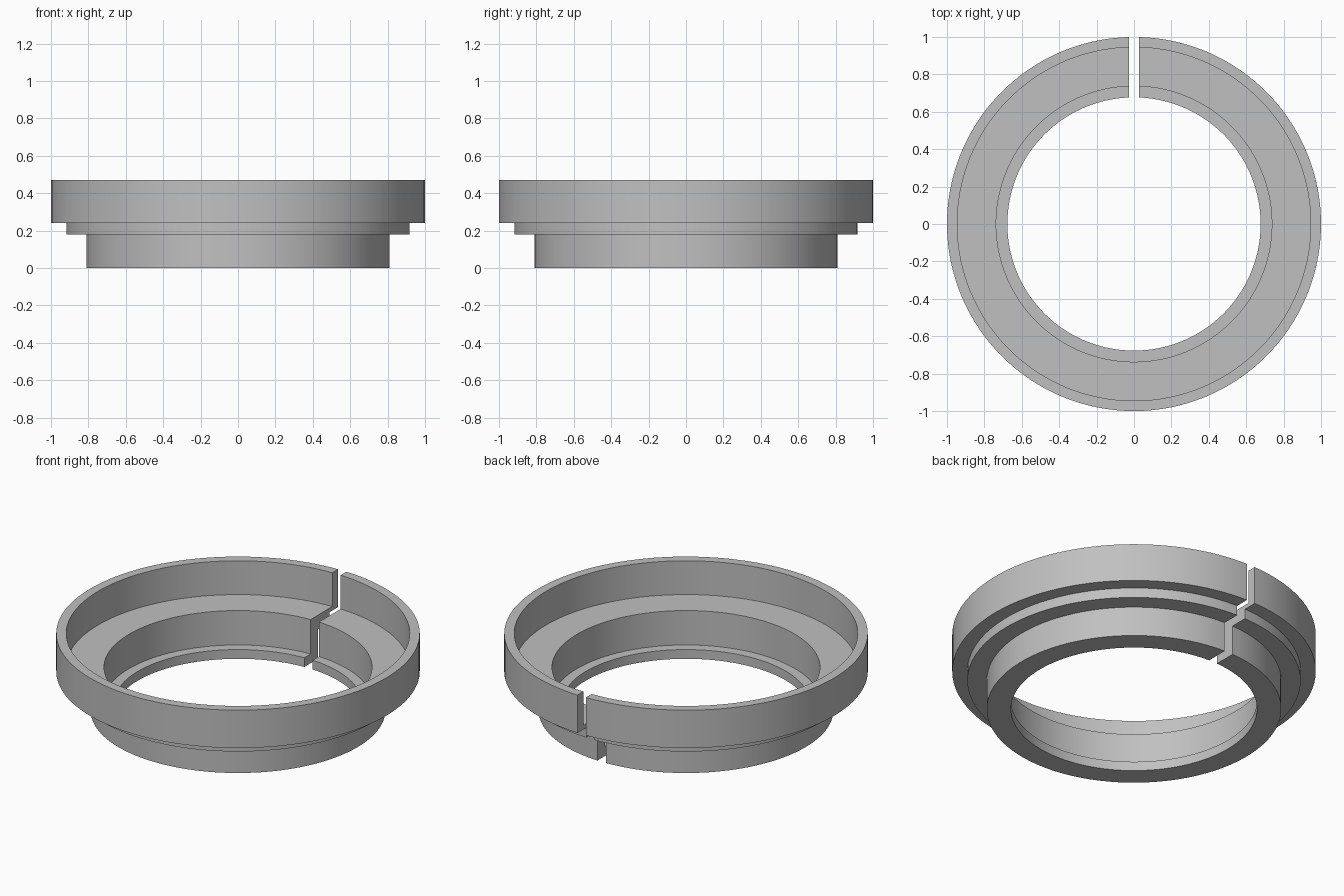
import bpy
import bmesh
import math

cube = bpy.data.objects.get("Cube")
if cube:
    bpy.data.objects.remove(cube, do_unlink=True)

STEPS = 128
HALF_GAP = 0.028

# Stepped cross-section as (radius, height), counter-clockwise
profile = [
    (0.677, 0.0), (0.81, 0.0), (0.81, 0.18), (0.917, 0.18),
    (0.917, 0.24), (1.0, 0.24), (1.0, 0.47), (0.945, 0.47),
    (0.945, 0.265), (0.737, 0.265), (0.737, 0.056), (0.677, 0.056),
]

grey = bpy.data.materials.new("plain grey")
grey.use_nodes = True
colour = (0.53, 0.53, 0.53, 1.0)
grey.diffuse_color = colour
grey.node_tree.nodes["Principled BSDF"].inputs["Base Color"].default_value = colour


def ring_point(radius, height, t):
    """Sweep from one side of the rear slot to the other, keeping its walls parallel."""
    start = math.asin(HALF_GAP / radius)
    angle = start + t * (math.tau - 2 * start)
    return radius * math.sin(angle), radius * math.cos(angle), height


# Split stepped ring
bm = bmesh.new()
sections = [[bm.verts.new(ring_point(r, z, i / STEPS)) for r, z in profile]
            for i in range(STEPS + 1)]
count = len(profile)
for a, b in zip(sections, sections[1:]):
    for j in range(count):
        k = (j + 1) % count
        bm.faces.new((a[j], a[k], b[k], b[j]))

# Flat slot walls
bm.faces.new(sections[0])
bm.faces.new(reversed(sections[-1]))
bmesh.ops.recalc_face_normals(bm, faces=bm.faces)

mesh = bpy.data.meshes.new("split_ring")
bm.to_mesh(mesh)
bm.free()
mesh.materials.append(grey)
ring = bpy.data.objects.new("split_ring", mesh)
bpy.context.collection.objects.link(ring)

bpy.ops.object.select_all(action="DESELECT")
ring.select_set(True)
bpy.context.view_layer.objects.active = ring
bpy.ops.object.shade_smooth_by_angle(angle=math.radians(30))
